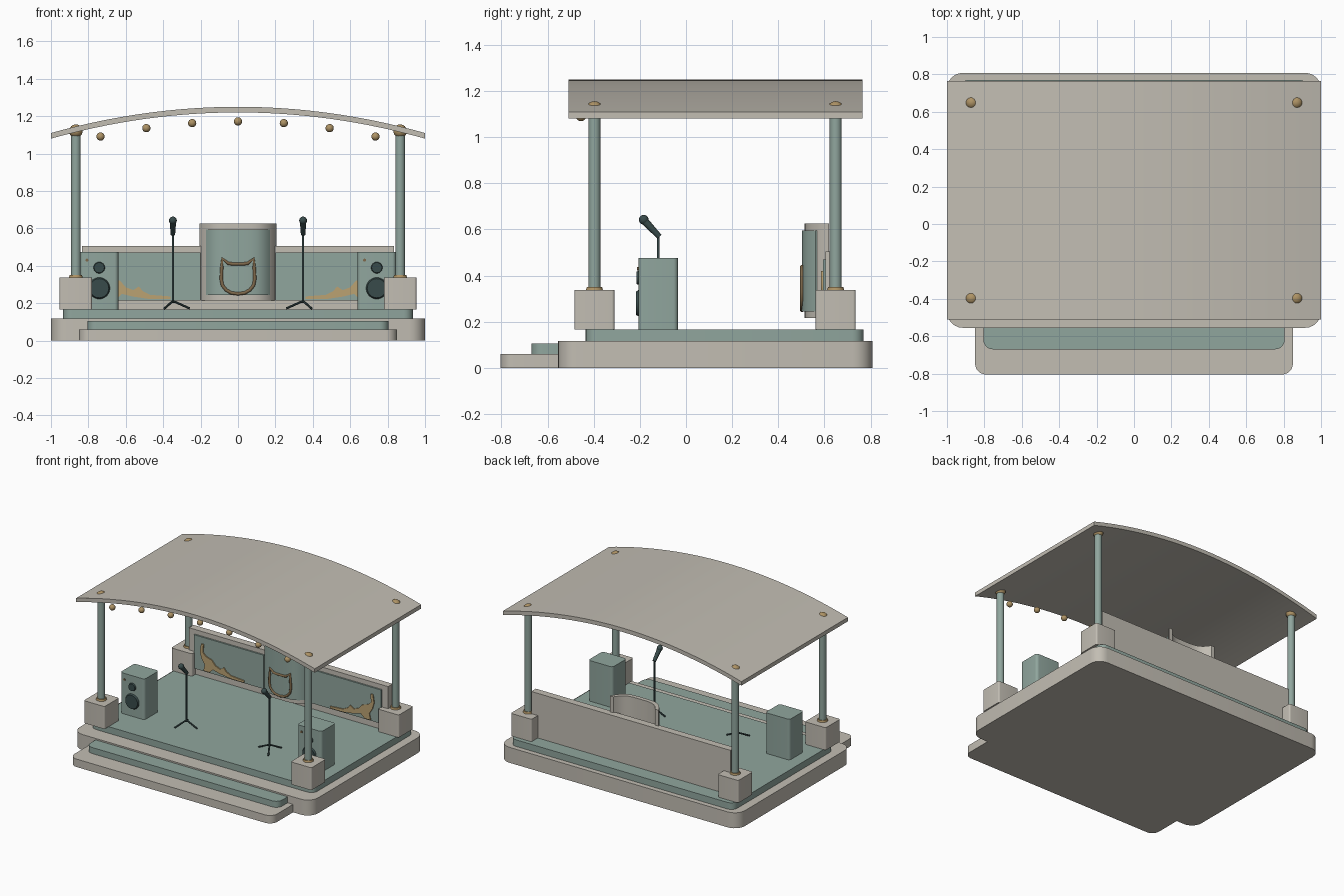
import bpy, bmesh, math
from mathutils import Vector, Matrix

if "Cube" in bpy.data.objects:
    bpy.data.objects.remove(bpy.data.objects["Cube"], do_unlink=True)


def material(name, r, g, b):
    m = bpy.data.materials.new(name)
    m.use_nodes = True
    m.diffuse_color = (r, g, b, 1)
    bsdf = next(n for n in m.node_tree.nodes if n.type == 'BSDF_PRINCIPLED')
    bsdf.inputs["Base Color"].default_value = (r, g, b, 1)
    bsdf.inputs["Roughness"].default_value = 0.8
    return m


STONE = material("warm stone", 0.54, 0.51, 0.45)
TEAL = material("sage teal", 0.28, 0.38, 0.34)
DARK = material("dark slate", 0.04, 0.07, 0.07)
GOLD = material("antique gold", 0.42, 0.29, 0.13)
BRONZE = material("bronze", 0.21, 0.14, 0.07)
TAN = material("tan", 0.50, 0.36, 0.17)
parts = []


def finish(name, bm, mat):
    bmesh.ops.recalc_face_normals(bm, faces=bm.faces)
    me = bpy.data.meshes.new(name)
    bm.to_mesh(me)
    bm.free()
    me.materials.append(mat)
    ob = bpy.data.objects.new(name, me)
    bpy.context.collection.objects.link(ob)
    parts.append(ob)
    return ob


def box(name, x, y, z, mat, corner=0.0):
    """Box from (min, max) ranges, with rounded upright corners."""
    bm = bmesh.new()
    bmesh.ops.create_cube(bm, size=1)
    for v in bm.verts:
        v.co = [r[0] if c < 0 else r[1] for c, r in zip(v.co, (x, y, z))]
    if corner:
        edges = [e for e in bm.edges
                 if abs(e.verts[0].co.z - e.verts[1].co.z) > 1e-4]
        bmesh.ops.bevel(bm, geom=edges, offset=corner, segments=6,
                        profile=0.5, affect='EDGES')
    return finish(name, bm, mat)


def prism(name, outline, lo, hi, mat, upright=True):
    """Extrude an outline along y (upright, xz outline) or along z (xy outline)."""
    bm = bmesh.new()
    verts = [bm.verts.new((a, lo, b) if upright else (a, b, lo)) for a, b in outline]
    face = bm.faces.new(verts)
    new = bmesh.ops.extrude_face_region(bm, geom=[face])["geom"]
    shift = Vector((0, hi - lo, 0)) if upright else Vector((0, 0, hi - lo))
    bmesh.ops.translate(bm, vec=shift,
                        verts=[v for v in new if isinstance(v, bmesh.types.BMVert)])
    return finish(name, bm, mat)


def rod(name, start, end, radius, mat, end_radius=None, sides=24):
    a, b = Vector(start), Vector(end)
    turn = (b - a).to_track_quat('Z', 'Y').to_matrix().to_4x4()
    bm = bmesh.new()
    bmesh.ops.create_cone(bm, cap_ends=True, segments=sides, radius1=radius,
                          radius2=radius if end_radius is None else end_radius,
                          depth=(b - a).length,
                          matrix=Matrix.Translation((a + b) / 2) @ turn)
    return finish(name, bm, mat)


def ball(name, centre, radius, mat):
    bm = bmesh.new()
    bmesh.ops.create_uvsphere(bm, u_segments=20, v_segments=12, radius=radius,
                              matrix=Matrix.Translation(centre))
    return finish(name, bm, mat)


# Platform, deck and front steps
box("base", (-1, 1), (-0.555, 0.808), (0, 0.117), STONE, 0.085)
box("deck", (-0.935, 0.935), (-0.435, 0.77), (0.117, 0.167), TEAL, 0.05)
box("lower_step", (-0.85, 0.85), (-0.805, -0.5), (0, 0.06), STONE, 0.06)
box("upper_step", (-0.805, 0.805), (-0.67, -0.5), (0.06, 0.106), TEAL, 0.05)

# Arched roof
SAG = 0.14
arch = [-1 + i / 16 for i in range(33)]
top = [(x, 1.25 - SAG * x * x) for x in arch]
prism("roof", top + [(x, z - 0.03) for x, z in reversed(top)], -0.51, 0.765, STONE)

# Corner posts on stone blocks
for side, sx in (("left", 1), ("right", -1)):
    for end, y in (("front", -0.397), ("back", 0.649)):
        x, h = 0.867 * sx, 0.087
        tag = f"{end}_{side}"
        box(f"{tag}_block", (x - h, x + h), (y - h, y + h), (0.167, 0.337), STONE, 0.012)
        rod(f"{tag}_collar", (x, y, 0.337), (x, y, 0.35), 0.037, GOLD, 0.033)
        rod(f"{tag}_post", (x, y, 0.337), (x, y, 1.125), 0.026, TEAL)
        ball(f"{tag}_cap", (x, y, 1.12), 0.036, GOLD)

# Hanging bulbs along the front of the roof
for i in range(-3, 4):
    x = i * 0.245
    ball("bulb", (x, -0.455, 1.172 - 0.15 * x * x), 0.022, GOLD)

# Back wall with framed panels
box("back_wall", (-0.835, 0.835), (0.605, 0.66), (0.167, 0.505), STONE)
cat = [(0.36, 0.222), (0.47, 0.222), (0.56, 0.235), (0.62, 0.25), (0.65, 0.222),
       (0.70, 0.222), (0.69, 0.27), (0.715, 0.31), (0.73, 0.36), (0.72, 0.42),
       (0.70, 0.42), (0.705, 0.36), (0.68, 0.335), (0.63, 0.32), (0.60, 0.285),
       (0.56, 0.27), (0.53, 0.29), (0.51, 0.265), (0.47, 0.245), (0.36, 0.236)]
for side, sx in (("left", 1), ("right", -1)):
    box(f"{side}_panel", sorted((0.2 * sx, 0.785 * sx)), (0.593, 0.606), (0.215, 0.47), TEAL)
    prism(f"{side}_stretching_cat", [(x * sx, z) for x, z in cat], 0.585, 0.594, TAN)


# Bowed centrepiece, open at the back
def bow(half, front, limit, steps=20):
    xs = [limit * math.sin(math.pi * (i / steps - 0.5)) for i in range(steps + 1)]
    return [(x, 0.62 - (0.62 - front) * (1 - abs(x / half) ** 4)) for x in xs]


prism("centre_shell", bow(0.205, 0.514, 0.205) + bow(0.175, 0.545, 0.175)[::-1],
      0.215, 0.625, STONE, upright=False)
skin = bow(0.205, 0.502, 0.172)
prism("centre_panel", skin + [(x, y + 0.03) for x, y in reversed(skin)],
      0.245, 0.595, TEAL, upright=False)

# Cat face outline in bronze tube
half = [(0.03, 0.41), (0.052, 0.413), (0.084, 0.438), (0.087, 0.39), (0.09, 0.33),
        (0.083, 0.295), (0.063, 0.27), (0.035, 0.255)]
loop = half + [(0, 0.25)] + [(-x, z) for x, z in reversed(half)]
curve = bpy.data.curves.new("cat_face_trim", 'CURVE')
curve.dimensions = '3D'
curve.bevel_depth = 0.009
curve.bevel_resolution = 3
spline = curve.splines.new('POLY')
spline.points.add(len(loop) - 1)
spline.use_cyclic_u = True
for p, (x, z) in zip(spline.points, loop):
    p.co = (x, 0.503, z, 1)
curve.materials.append(BRONZE)
trim = bpy.data.objects.new("cat_face_trim", curve)
bpy.context.collection.objects.link(trim)

# Speakers, both with the same layout
for side, x in (("left", 0.742), ("right", -0.742)):
    box(f"{side}_speaker", (x - 0.102, x + 0.102), (-0.205, -0.035), (0.167, 0.475), TEAL, 0.02)
    for part, dx, z, r, depth in (("woofer", 0, 0.28, 0.06, 0.012),
                                  ("tweeter", 0, 0.39, 0.032, 0.01)):
        rod(f"{side}_{part}", (x + dx, -0.2, z), (x + dx, -0.205 - depth, z),
            r, DARK, r * 0.85, 32)
    rod(f"{side}_knob", (x - 0.065, -0.2, 0.43), (x - 0.065, -0.212, 0.43), 0.008, BRONZE)

# Microphones on tripod stands
for side, sx in (("left", 1), ("right", -1)):
    x, y = 0.348 * sx, -0.12
    rod(f"{side}_stand_pole", (x, y, 0.2), (x, y, 0.575), 0.006, DARK, sides=12)
    for angle in (0, 120, 240):
        a = math.radians(angle)
        foot = (x - sx * 0.09 * math.cos(a), y + 0.09 * math.sin(a), 0.172)
        rod(f"{side}_stand_leg", (x, y, 0.212), foot, 0.006, DARK, sides=8)
    rod(f"{side}_microphone_body", (x, -0.115, 0.568), (x, -0.178, 0.635), 0.012, DARK, 0.017)
    ball(f"{side}_microphone_head", (x, -0.183, 0.642), 0.021, DARK)

# Smooth the round surfaces, keep the edges sharp
bpy.ops.object.select_all(action='DESELECT')
for ob in parts:
    ob.select_set(True)
bpy.context.view_layer.objects.active = parts[0]
bpy.ops.object.shade_smooth_by_angle(angle=math.radians(35))
